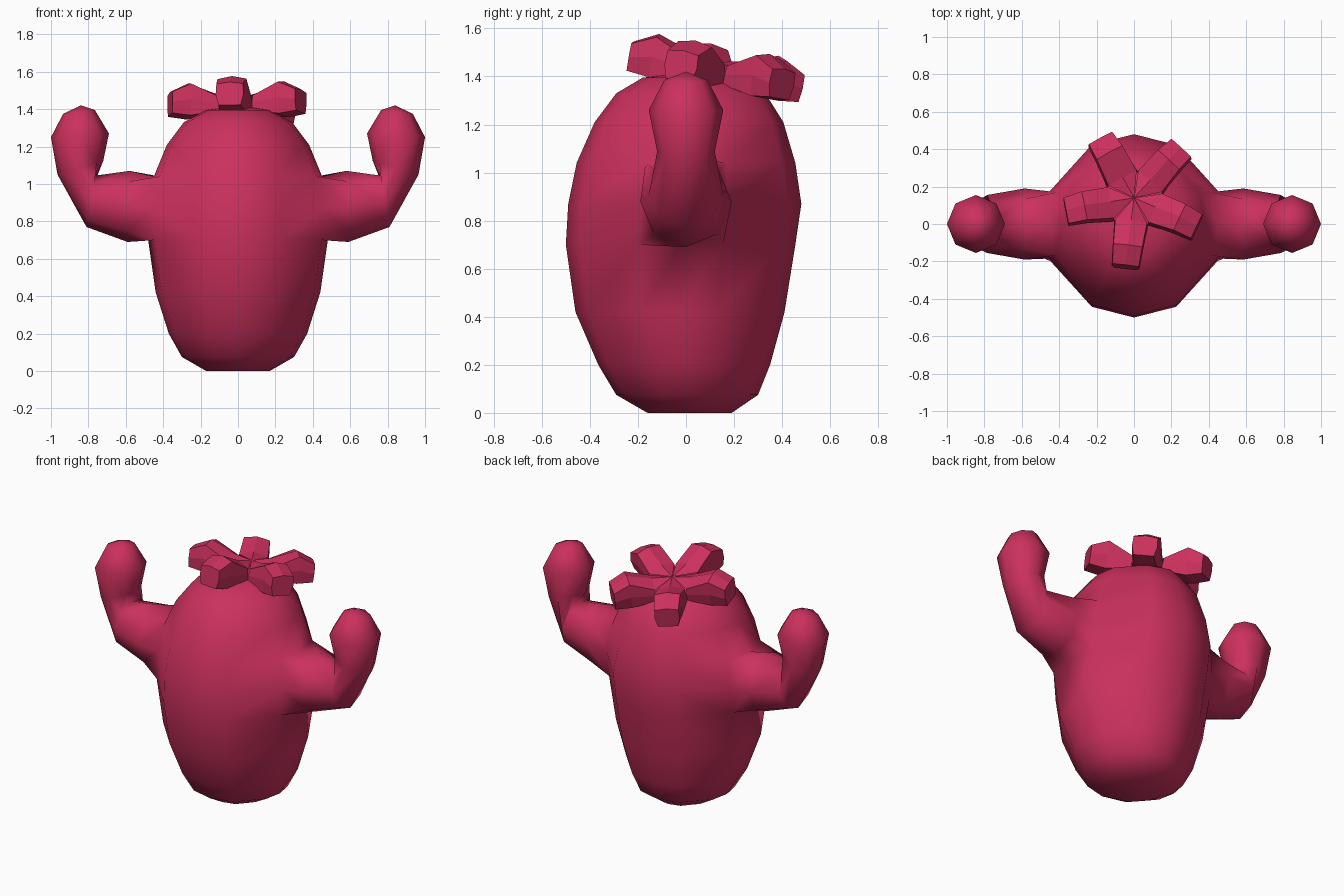
import bpy, bmesh, math
from mathutils import Vector, Matrix

if "Cube" in bpy.data.objects:
    bpy.data.objects.remove(bpy.data.objects["Cube"])

pink = bpy.data.materials.new("pink")
pink.diffuse_color = (0.6, 0.03, 0.11, 1)
pink.use_nodes = True
pink.node_tree.nodes["Principled BSDF"].inputs["Base Color"].default_value = pink.diffuse_color


def make_object(name, bm, smooth):
    bmesh.ops.recalc_face_normals(bm, faces=bm.faces)
    for f in bm.faces:
        f.smooth = smooth
    me = bpy.data.meshes.new(name)
    bm.to_mesh(me)
    bm.free()
    me.materials.append(pink)
    ob = bpy.data.objects.new(name, me)
    bpy.context.collection.objects.link(ob)
    return ob


# Body: right half of stacked 12-sided rings (z, half width, front y, back y)
RINGS = [(0.0, 0.17, -0.16, 0.19), (0.075, 0.30, -0.29, 0.30),
         (0.2, 0.37, -0.365, 0.35), (0.42, 0.44, -0.46, 0.41),
         (0.70, 0.48, -0.50, 0.455), (0.87, 0.485, -0.49, 0.48),
         (1.04, 0.45, -0.455, 0.455), (1.21, 0.38, -0.38, 0.405),
         (1.33, 0.29, -0.29, 0.33), (1.395, 0.17, -0.18, 0.20)]
HALF = [(0, -1), (0.47, -0.88), (0.93, -0.37), (1, 0), (0.93, 0.37), (0.47, 0.88), (0, 1)]

bm = bmesh.new()
rows = []
for z, rx, front, back in RINGS:
    rows.append([bm.verts.new((x * rx, (front + back) / 2 + y * (back - front) / 2, z))
                 for x, y in HALF])
for j in range(len(rows) - 1):
    for i in range(6):
        if j in (4, 5) and i in (2, 3):
            continue  # opening the arm grows out of
        bm.faces.new((rows[j][i], rows[j][i + 1], rows[j + 1][i + 1], rows[j + 1][i]))
bm.faces.new(rows[0])
top = bm.verts.new((0, 0.01, 1.42))
for i in range(6):
    bm.faces.new((rows[-1][i], rows[-1][i + 1], top))

# Arm: eight-sided sections bending upward (lower/outer point, upper/inner point, depth)
ARM = [((0.59, 0.69), (0.58, 1.07), 0.19), ((0.81, 0.77), (0.76, 1.045), 0.155),
       ((0.965, 1.05), (0.72, 1.125), 0.12), ((1.0, 1.25), (0.69, 1.27), 0.155),
       ((0.935, 1.375), (0.765, 1.395), 0.09)]
a, b, c = rows[4], rows[5], rows[6]
ring = [a[3], a[4], b[4], c[4], c[3], c[2], b[2], a[2]]
for (x0, z0), (x1, z1), depth in ARM:
    new = []
    for k in range(8):
        t = math.pi * k / 4
        u = (1 - math.cos(t)) / 2
        new.append(bm.verts.new((x0 + (x1 - x0) * u, depth * math.sin(t), z0 + (z1 - z0) * u)))
    for k in range(8):
        n = (k + 1) % 8
        bm.faces.new((ring[k], ring[n], new[n], new[k]))
    ring = new
tip = bm.verts.new((0.84, 0, 1.42))
for k in range(8):
    bm.faces.new((ring[k], ring[(k + 1) % 8], tip))
loose = [v for v in bm.verts if not v.link_faces]
bmesh.ops.delete(bm, geom=loose, context='VERTS')
body = make_object("body_with_arms", bm, True)
mirror = body.modifiers.new("mirror", 'MIRROR')
mirror.use_axis = (True, False, False)
mirror.merge_threshold = 0.001

# Flower: five blunt petals (distance, half width, ridge z, edge z, underside z)
PETAL = [(0.125, 0.09, 0.02, -0.01, -0.09), (0.27, 0.082, 0.07, 0.055, -0.115),
         (0.37, 0.075, 0.02, 0.01, -0.105)]
bm = bmesh.new()
for n in range(5):
    turn = Matrix.Rotation(math.radians(47 + 72 * n), 3, 'Z')

    def vert(x, y, z):
        return bm.verts.new(turn @ Vector((x, y, z)))

    hub_top, hub_low = vert(0, 0, 0), vert(0, 0, -0.08)
    secs = []
    for r, w, ridge, edge, low in PETAL:
        narrow = w if r < 0.2 else w * 0.8
        mid = (edge + low) / 2
        secs.append([vert(r, w * 0.95, edge), vert(r, 0, ridge), vert(r, -w * 0.95, edge),
                     vert(r, -w, mid), vert(r, -narrow, low),
                     vert(r, narrow, low), vert(r, w, mid)])
    for s, t in zip(secs, secs[1:]):
        for k in range(7):
            m = (k + 1) % 7
            bm.faces.new((s[k], s[m], t[m], t[k]))
    bm.faces.new(secs[-1])
    s = secs[0]
    bm.faces.new((hub_top, s[0], s[1]))
    bm.faces.new((hub_top, s[1], s[2]))
    bm.faces.new((hub_low, s[4], s[5]))
bmesh.ops.remove_doubles(bm, verts=bm.verts, dist=0.006)
flower = make_object("flower", bm, False)
flower.location = (0, 0.14, 1.46)
flower.rotation_euler = (-0.18, 0, 0)
